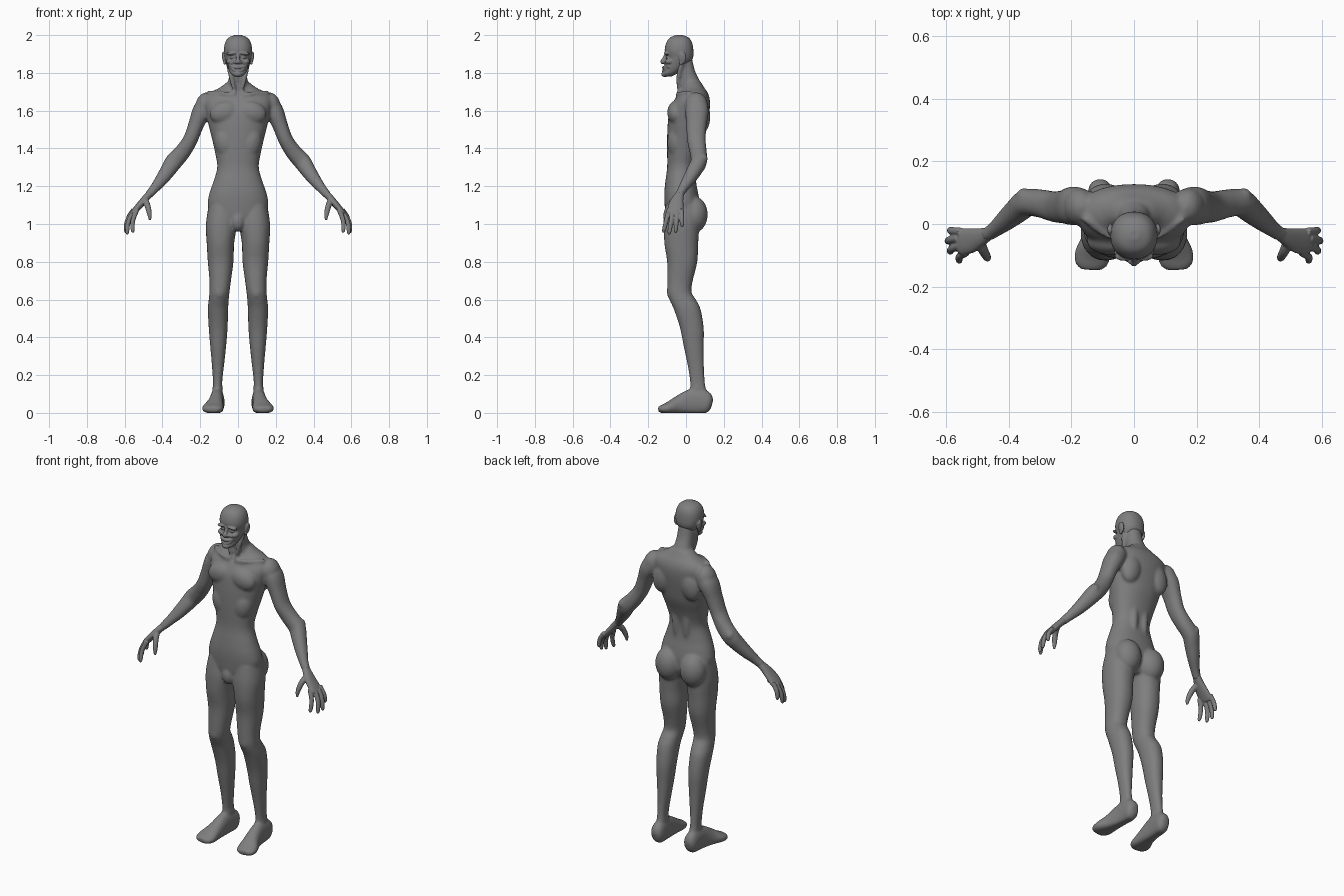
import bpy
import bmesh
import math
from mathutils import Matrix, Vector

CM = 0.01
X, Y, Z = Vector((1, 0, 0)), Vector((0, 1, 0)), Vector((0, 0, 1))

default_cube = bpy.data.objects.get("Cube")
if default_cube:
    bpy.data.objects.remove(default_cube, do_unlink=True)

skin = bpy.data.materials.new("grey_skin")
skin.use_nodes = True
skin_colour = (0.21, 0.21, 0.21, 1)
skin.diffuse_color = skin_colour
skin.node_tree.nodes["Principled BSDF"].inputs["Base Color"].default_value = skin_colour


def resample(rows, steps=4):
    """Smooth spline through rows of (x, y, z, radius, radius)."""
    pts = [Vector(r) * CM for r in rows]
    out = []
    for i in range(len(pts) - 1):
        b, c = pts[i], pts[i + 1]
        a = pts[max(i - 1, 0)]
        d = pts[min(i + 2, len(pts) - 1)]
        for k in range(steps):
            t = k / steps
            out.append(b + (c - a) * (t / 2)
                       + (a * 2 - b * 5 + c * 4 - d) * (t * t / 2)
                       + (b * 3 - a - c * 3 + d) * (t ** 3 / 2))
    return out + [pts[-1]]


def loft(bm, rows, side=X, axis=None, mirror=1, sides=24, power=0.9):
    """Skin rounded rings along a path; the first radius lies along side."""
    samples = resample(rows)
    centres = [Vector(s[:3]) for s in samples]
    rings = []
    for i, s in enumerate(samples):
        along = axis or (centres[min(i + 1, len(centres) - 1)] - centres[max(i - 1, 0)])
        along = along.normalized()
        u = (side - along * side.dot(along)).normalized()
        w = along.cross(u)
        ring = []
        for k in range(sides):
            angle = math.tau * k / sides
            c, n = math.cos(angle), math.sin(angle)
            p = (centres[i] + u * (s[3] * math.copysign(abs(c) ** power, c))
                 + w * (s[4] * math.copysign(abs(n) ** power, n)))
            ring.append(bm.verts.new((p.x * mirror, p.y, p.z)))
        rings.append(ring)
    for lower, upper in zip(rings, rings[1:]):
        for k in range(sides):
            j = (k + 1) % sides
            bm.faces.new((lower[k], lower[j], upper[j], upper[k]))
    bm.faces.new(rings[0])
    bm.faces.new(rings[-1])


def tube(bm, points, radii, side=X, mirror=1):
    """Round loft through points with one radius each."""
    loft(bm, [(*p, r, r) for p, r in zip(points, radii)], side, None, mirror, 12, 1)


def blob(bm, place, radii, mirror=1, tilt=0):
    """Ellipsoid muscle or feature, tilted about the y axis."""
    x, y, z = (v * CM for v in place)
    matrix = (Matrix.Translation((x * mirror, y, z))
              @ Matrix.Rotation(math.radians(tilt * mirror), 4, "Y")
              @ Matrix.Diagonal((*(r * CM for r in radii), 1)))
    bmesh.ops.create_uvsphere(bm, u_segments=24, v_segments=14, radius=1, matrix=matrix)


def finish(name, bm, voxel, rounds):
    """Fuse the overlapping forms into one soft skin."""
    for v in bm.verts:
        v.co.z = max(v.co.z, 0)
    bmesh.ops.recalc_face_normals(bm, faces=bm.faces[:])
    for f in bm.faces:
        f.smooth = True
    mesh = bpy.data.meshes.new(name)
    bm.to_mesh(mesh)
    bm.free()
    mesh.materials.append(skin)
    obj = bpy.data.objects.new(name, mesh)
    bpy.context.scene.collection.objects.link(obj)
    fuse = obj.modifiers.new("fuse", "REMESH")
    fuse.mode = "VOXEL"
    fuse.voxel_size = voxel
    fuse.use_smooth_shade = True
    soften = obj.modifiers.new("soften", "SMOOTH")
    soften.factor = 0.5
    soften.iterations = rounds


# Torso and neck
body = bmesh.new()
loft(body, [(0, -2, 98, 6, 6), (0, -2, 103, 13, 8.5), (0, -2, 110, 16, 9.3),
            (0, -2.5, 116, 15.2, 9), (0, -2.8, 122, 13.2, 8.2), (0, -2.5, 130, 11, 7.5),
            (0, -1.5, 138, 12.2, 8.5), (0, 0, 146, 14, 10), (0, 1, 154, 16, 10.6),
            (0, 2, 161, 17.5, 10.6), (0, 3.3, 166, 18, 9.3), (0, 4, 169.5, 15, 7.5),
            (0, 4, 172, 10, 5.8), (0, 3.5, 175, 6, 4.5)], axis=Z, sides=36)
loft(body, [(0, -1.5, 189, 4.4, 4.4), (0, 0, 181, 4.7, 4.8), (0, 2.2, 175, 5.3, 5.4),
            (0, 4, 168, 8, 6)], axis=Z)
blob(body, (0, -8, 101.5), (3.8, 4, 5.5))

for m in (1, -1):
    # Torso muscles
    blob(body, (7.2, -5.6, 159), (8, 4.3, 6), m, 15)       # chest
    blob(body, (6.5, -4.6, 143), (6, 5.3, 9), m, 10)       # ribs
    blob(body, (9, 8.3, 157), (6, 4.6, 9), m, -12)         # shoulder blade
    blob(body, (3.4, 2.9, 133), (2.6, 3.4, 15), m)         # lower back
    blob(body, (8, 4.5, 105), (7.6, 7, 9.5), m)            # buttock
    tube(body, [(1.5, -4.6, 168.5), (8, -3.8, 169), (16, 2, 169.5)], (1, 1, 1.2), Z, m)
    tube(body, [(5.5, -2, 186), (3.8, -4, 178), (1.5, -3.6, 169.5)], (1.2, 1.2, 1), X, m)

    # Arm
    blob(body, (17.5, 5.5, 163), (5, 6, 6.8), m, -15)      # shoulder cap
    loft(body, [(15, 5.5, 165, 5, 4.5), (19, 5.8, 160, 6.2, 5), (22.2, 5.5, 152.5, 5.4, 4.1),
                (25.3, 5.5, 144.5, 4.9, 3.9), (29.5, 6.5, 138, 4.5, 4.3),
                (34, 6.8, 133, 4.3, 4.6), (37, 4.5, 128.5, 4, 4.1),
                (40.5, 1.5, 123.5, 3.4, 3.4), (44.5, -1.8, 118.5, 2.5, 2.5),
                (47.3, -3.6, 115.3, 2.2, 2.2)], side=Y, mirror=m)
    blob(body, (35, 8.8, 134.5), (2.7, 2.7, 3), m)         # elbow

    # Leg
    loft(body, [(8.5, -1, 110, 7, 9), (8.8, -2.2, 100, 8.2, 9.3), (9.3, -2.5, 90, 7.3, 9),
                (9.2, -2, 80, 6.8, 8), (9.4, -3.2, 70, 5.7, 6.8), (9.8, -3.5, 64, 5.3, 6.4),
                (10.2, -1.8, 60, 5.3, 7), (10.6, 0.6, 55, 5.4, 7.1), (10.5, 3.1, 45, 5, 6.3),
                (10.5, 4.1, 35, 4.2, 5.3), (10.6, 5.2, 25, 3.2, 4.3),
                (10.8, 6, 17, 2.5, 3.9), (10.8, 6.5, 12, 2.6, 4.2),
                (10.8, 7, 5, 3, 4.5)], axis=Z, mirror=m)
    blob(body, (9.8, -6, 64), (4, 4.2, 5), m)              # kneecap
    blob(body, (10.8, 5.5, 13), (2.9, 2.2, 2.2), m)        # ankle bones

    # Foot
    loft(body, [(10.8, 13.8, 4.5, 1.8, 2.5), (10.8, 11.8, 5, 3.6, 5.5), (11, 7, 6, 3.7, 7),
                (11.3, 2, 5.5, 3.7, 6.8), (12, -4, 4, 4.4, 5), (13.2, -9.5, 2.5, 5.7, 3.2),
                (13.8, -12.8, 2, 5.2, 2.2), (14, -14.6, 1.7, 3.2, 1.5)], mirror=m)
finish("body", body, 0.008, 5)

# Hands
fingers = [((53.5, -9, 107.5), (55.5, -12, 95.5)), ((55.5, -7, 106.5), (58.5, -9, 94.5)),
           ((56, -4.6, 106.5), (59.3, -5.6, 95.3)), ((55.3, -2.4, 107.5), (58.5, -2, 98.5))]
for name, m in (("left_hand", 1), ("right_hand", -1)):
    hand = bmesh.new()
    loft(hand, [(46, -2.8, 116.8, 1.9, 1.9), (49, -4.3, 113.5, 3, 1.9),
                (52, -5.3, 110, 4, 1.8), (55, -5.7, 106.5, 4.2, 1.6),
                (56, -5.9, 105, 3.4, 1.2)], side=Y, mirror=m)
    for knuckle, tip in fingers:
        k, t = Vector(knuckle), Vector(tip)
        bow = X * 1.2
        tube(hand, [k, k.lerp(t, 0.45) + bow, k.lerp(t, 0.85) + bow / 2, t],
             (1.3, 1.25, 1.1, 0.6), Y, m)
    tube(hand, [(49.5, -5.2, 113), (48, -8.6, 110), (46.9, -10.6, 105.5), (46.6, -11.2, 102)],
         (1.8, 1.6, 1.3, 0.6), Y, m)
    finish(name, hand, 0.0035, 3)

# Head
head = bmesh.new()
loft(head, [(0, -3.5, 200.1, 1.5, 1.5), (0, -3.5, 198.7, 4.9, 4.9), (0, -3.6, 196, 6.8, 6.8),
            (0, -3.7, 192, 7.5, 7.6), (0, -3.4, 188, 6.9, 7.1), (0, -4.8, 185, 6.1, 6.6),
            (0, -6.5, 182, 5.1, 5.1), (0, -8.6, 179.5, 3.8, 3.8),
            (0, -10, 178, 1.8, 2)], axis=Z, sides=32)
tube(head, [(0, -10.3, 190.5), (0, -11.4, 187.8), (0, -12.2, 185.9), (0, -12, 184.8)],
     (0.9, 1, 1.4, 0.7))
blob(head, (0, -11.2, 179.3), (2.2, 1.9, 1.5))             # chin
for m in (1, -1):
    blob(head, (3, -10.2, 190.4), (3.2, 1.6, 0.9), m, 8)   # brow
    blob(head, (3, -9.5, 188.3), (1.5, 1.3, 0.9), m)       # eye
    blob(head, (1.3, -11.6, 185.6), (0.9, 1.1, 0.8), m)    # nostril
    blob(head, (4.4, -8.8, 186), (1.9, 2.5, 1.5), m)       # cheekbone
    blob(head, (7.5, -1.8, 188), (0.9, 2, 3.2), m, 8)      # ear
    blob(head, (7.1, -2.6, 185.4), (0.7, 1, 1.2), m)       # ear lobe
    for drop, width in ((0, 0.65), (1.9, 0.6)):            # grinning lips
        tube(head, [(4.3, -9.4, 184.2), (2.5, -11.3, 183.2 - drop * 0.8),
                    (-0.3, -12.2, 182.8 - drop)], (0.6, width, width), Z, m)
    tube(head, [(1.8, -11.4, 186), (3.8, -10.3, 185), (4.9, -8.8, 182.6)],
         (0.5, 0.7, 0.5), Z, m)                            # smile fold
finish("head", head, 0.0035, 2)
